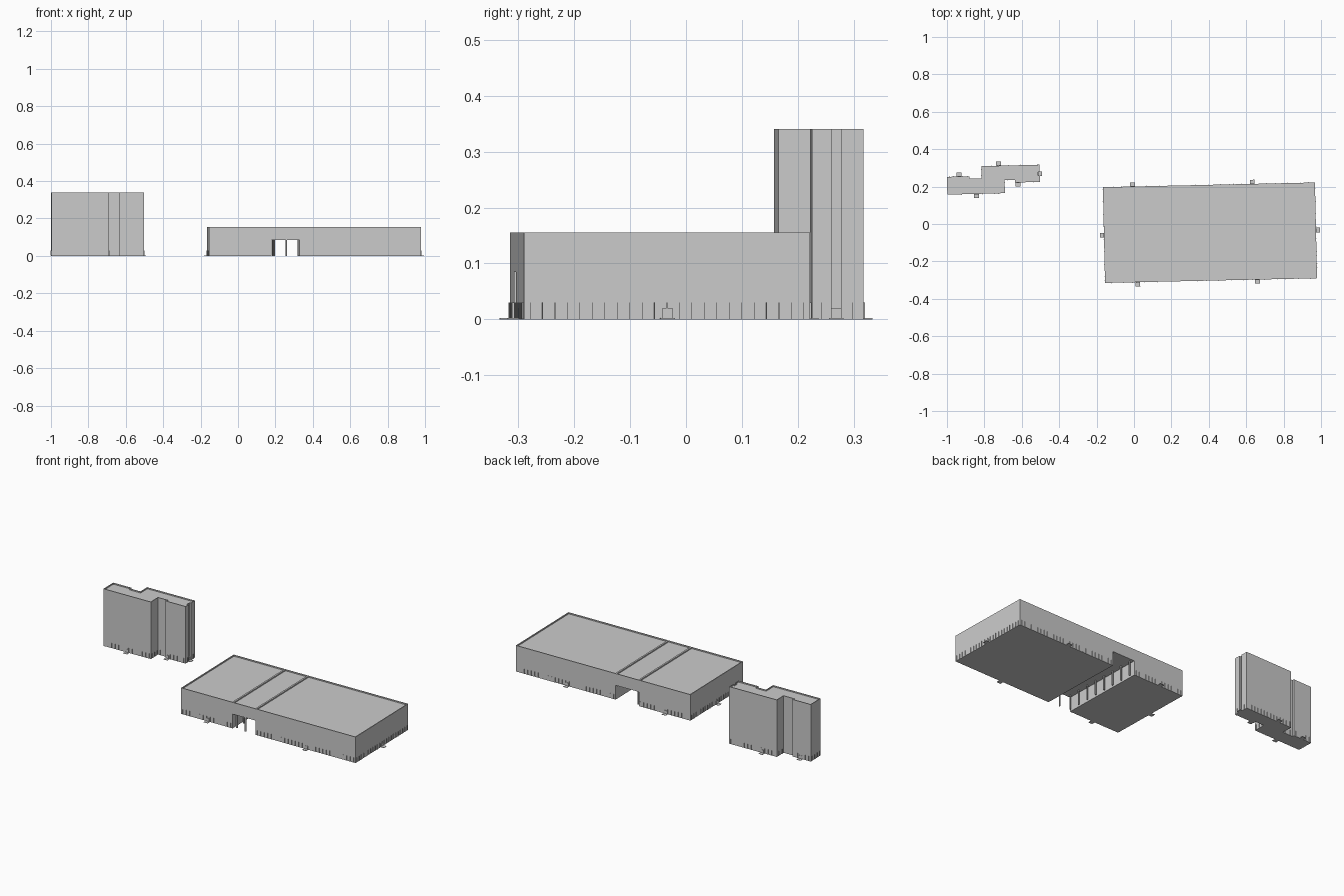
import bpy, bmesh, math
from mathutils import Matrix, Vector

if "Cube" in bpy.data.objects:
    bpy.data.objects.remove(bpy.data.objects["Cube"])

ANG = math.atan2(0.025, 1.134)
HALL = Matrix.Translation((-0.155, -0.315, 0)) @ Matrix.Rotation(ANG, 4, 'Z')
L, D = 1.134, 0.512            # hall length and depth
P0, P1 = 0.335, 0.485          # passage limits along the hall
HALL_H, TOWER_H, PASS_H = 0.155, 0.34, 0.085


def finish(bm, name):
    bmesh.ops.recalc_face_normals(bm, faces=bm.faces)
    me = bpy.data.meshes.new(name)
    bm.to_mesh(me)
    bm.free()
    ob = bpy.data.objects.new(name, me)
    bpy.context.collection.objects.link(ob)
    return ob


def block(name, pts, z0, z1, rim=0.005, sink=0.007):
    """Extruded footprint with a parapet around a sunken roof."""
    bm = bmesh.new()
    base = bm.faces.new([bm.verts.new((p[0], p[1], z0)) for p in pts])
    ext = bmesh.ops.extrude_face_region(bm, geom=[base], use_keep_orig=True)
    for v in ext['geom']:
        if isinstance(v, bmesh.types.BMVert):
            v.co.z = z1
    bmesh.ops.recalc_face_normals(bm, faces=bm.faces)
    top = [f for f in bm.faces if f.calc_center_median().z > z1 - 1e-5]
    bmesh.ops.inset_region(bm, faces=top, thickness=rim, use_even_offset=True)
    lip = bmesh.ops.extrude_face_region(bm, geom=top)
    bmesh.ops.delete(bm, geom=top, context='FACES')
    bmesh.ops.translate(bm, vec=(0, 0, -sink),
                        verts=[v for v in lip['geom'] if isinstance(v, bmesh.types.BMVert)])
    return finish(bm, name)


def add_box(bm, frame, center, size):
    m = frame @ Matrix.Translation(center) @ Matrix.Diagonal((*size, 1))
    bmesh.ops.create_cube(bm, size=1, matrix=m)


def wall_frame(a, b, dist):
    """Frame on wall a-b: x along the wall, y outward (counter-clockwise footprint)."""
    a, b = Vector(a).to_3d(), Vector(b).to_3d()
    d = (b - a).normalized()
    o = a + d * dist
    n = Vector((d.y, -d.x, 0))
    return Matrix(((d.x, n.x, 0, o.x), (d.y, n.y, 0, o.y), (0, 0, 1, 0), (0, 0, 0, 1)))


def mullions(name, edges, step=0.022):
    bm = bmesh.new()
    for a, b in edges:
        length = (Vector(b) - Vector(a)).length
        n = int(length / step)
        for i in range(n):
            f = wall_frame(a, b, (i + 0.5) * length / n)
            add_box(bm, f, (0, 0.001, 0.0155), (0.001, 0.004, 0.029))
    finish(bm, name)


def entrances(name, spots):
    """Flat step plus door frame on each wall spot (a, b, distance)."""
    bm = bmesh.new()
    for a, b, dist in spots:
        f = wall_frame(a, b, dist)
        add_box(bm, f, (0, 0.011, 0.001), (0.026, 0.022, 0.002))
        add_box(bm, f, (0, 0.001, 0.01), (0.018, 0.004, 0.02))
    finish(bm, name)


def hp(s, t):
    return (HALL @ Vector((s, t, 0))).to_2d()


def span(s0, s1):
    return [hp(s0, 0), hp(s1, 0), hp(s1, D), hp(s0, D)]


# Hall: two grounded wings and a bridge over the passage
left, mid, right = span(0, P0), span(P0, P1), span(P1, L)
block("hall_left_wing", left, 0, HALL_H)
block("hall_bridge", mid, PASS_H, HALL_H)
block("hall_right_wing", right, 0, HALL_H)

# Passage columns: a row beside the left wing, one at the front middle
bm = bmesh.new()
for i in range(8):
    add_box(bm, HALL, (P0 + 0.016, 0.02 + i * (D - 0.04) / 7, PASS_H / 2), (0.007, 0.007, PASS_H))
add_box(bm, HALL, (P0 + 0.079, 0.008, PASS_H / 2), (0.007, 0.007, PASS_H))
finish(bm, "passage_columns")

# Ground-floor mullions and entrances of the hall
mullions("hall_mullions", [(w[i], w[(i + 1) % 4]) for w, sides in
                           ((left, (0, 2, 3)), (right, (0, 1, 2))) for i in sides])
fl, fr, br, bl = hp(0, 0), hp(L, 0), hp(L, D), hp(0, D)
entrances("hall_entrances", [(fl, fr, 0.175), (fl, fr, 0.815), (fr, br, 0.257),
                             (br, bl, 0.335), (br, bl, 0.975), (bl, fl, 0.257)])

# Tower: two overlapping staggered slabs with small jogs and a side groove
tower = [(-0.998, 0.157), (-0.69, 0.165), (-0.692, 0.235), (-0.635, 0.236),
         (-0.635, 0.222), (-0.503, 0.225), (-0.504, 0.26), (-0.513, 0.26),
         (-0.513, 0.277), (-0.505, 0.277), (-0.506, 0.317), (-0.816, 0.309),
         (-0.815, 0.244), (-0.88, 0.243), (-0.88, 0.255), (-1.0, 0.252)]
block("tower", tower, 0, TOWER_H, rim=0.004)
n = len(tower)
mullions("tower_mullions", [(tower[i], tower[(i + 1) % n]) for i in range(n)])
entrances("tower_entrances", [(tower[0], tower[1], 0.155), (tower[4], tower[5], 0.015),
                              (tower[7], tower[8], 0.0085), (tower[10], tower[11], 0.218),
                              (tower[14], tower[15], 0.055)])
